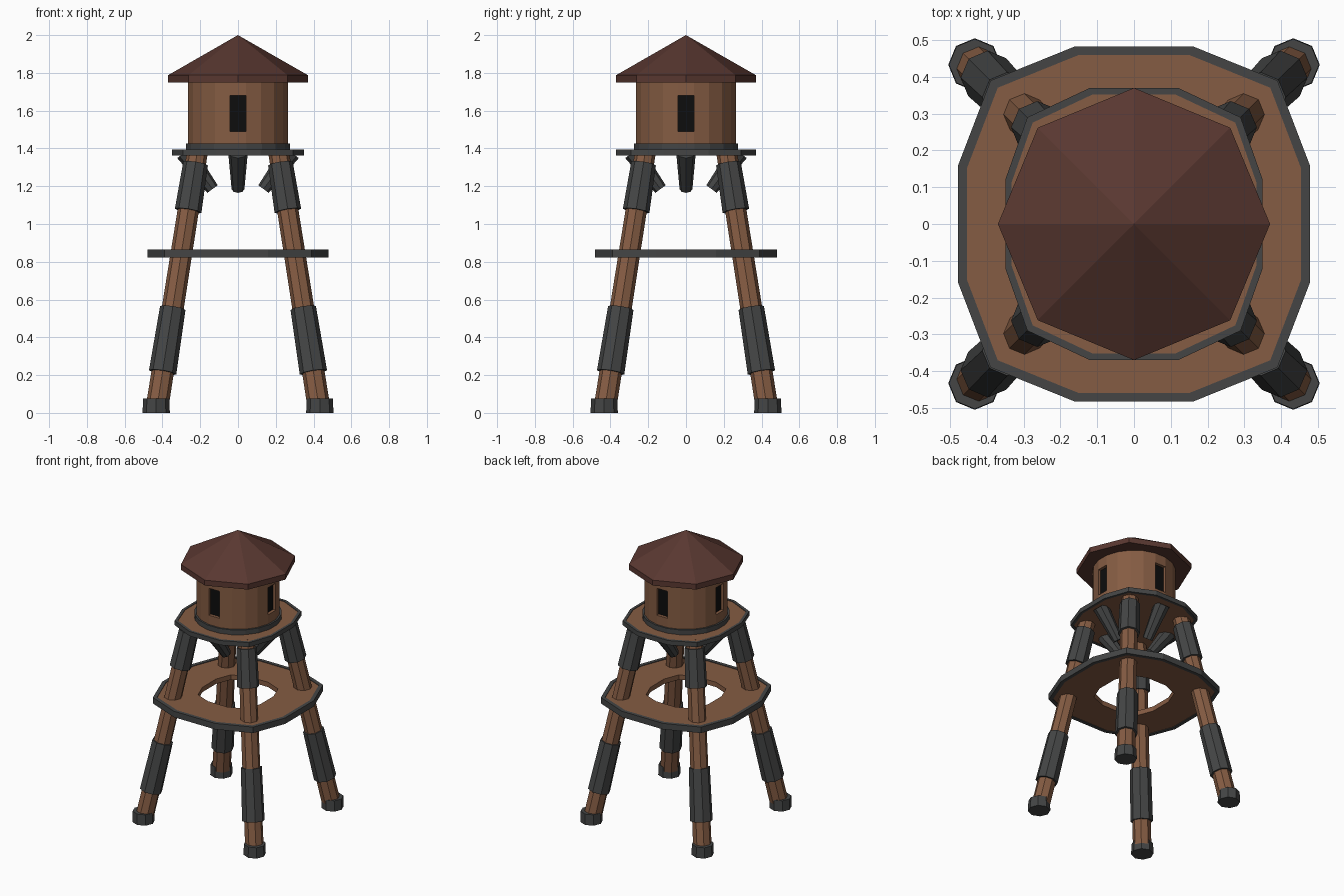
import bpy
import bmesh
from math import cos, sin, pi
from mathutils import Vector, Matrix

cube = bpy.data.objects.get("Cube")
if cube:
    bpy.data.objects.remove(cube)


def make_material(name, color):
    mat = bpy.data.materials.new(name)
    mat.use_nodes = True
    mat.diffuse_color = (*color, 1)
    mat.node_tree.nodes["Principled BSDF"].inputs["Base Color"].default_value = (*color, 1)
    return mat


wood = make_material("wood brown", (0.235, 0.107, 0.056))
roof_red = make_material("roof dark red brown", (0.1, 0.039, 0.03))
iron = make_material("iron grey", (0.058, 0.06, 0.06))
black = make_material("window black", (0.004, 0.004, 0.004))


def finish(bm, name, *mats):
    bmesh.ops.recalc_face_normals(bm, faces=bm.faces)
    mesh = bpy.data.meshes.new(name)
    bm.to_mesh(mesh)
    bm.free()
    for mat in mats:
        mesh.materials.append(mat)
    obj = bpy.data.objects.new(name, mesh)
    bpy.context.collection.objects.link(obj)
    return obj


def loft(rings, closed=False):
    """Skin a stack of equal rings; cap the ends, or join last to first."""
    bm = bmesh.new()
    loops = [[bm.verts.new(p) for p in ring] for ring in rings]
    n = len(loops[0])
    pairs = list(zip(loops, loops[1:]))
    if closed:
        pairs.append((loops[-1], loops[0]))
    else:
        bm.faces.new(loops[0])
        bm.faces.new(loops[-1])
    for a, b in pairs:
        for i in range(n):
            j = (i + 1) % n
            bm.faces.new((a[i], a[j], b[j], b[i]))
    bmesh.ops.recalc_face_normals(bm, faces=bm.faces)
    return bm


def circle(radius, z, sides, phase=0.0):
    return [(radius * cos(2 * pi * (i + phase) / sides),
             radius * sin(2 * pi * (i + phase) / sides), z) for i in range(sides)]


def beam(name, start, end, r0, r1, mat, sides=8):
    """Tapered prism between two points."""
    start, end = Vector(start), Vector(end)
    axis = end - start
    bm = loft([circle(r0, 0, sides), circle(r1, axis.length, sides)])
    turn = Vector((0, 0, 1)).rotation_difference(axis).to_matrix().to_4x4()
    bm.transform(Matrix.Translation(start) @ turn)
    return finish(bm, name, mat)


def platform_outline(side, corner, half_x, half_y, z, scale=1.0):
    """Twelve-sided rounded square with one vertex on each corner."""
    quarter = [(half_x, side), (corner, corner), (side, half_y)]
    points = []
    for sx, sy in ((1, 1), (-1, 1), (-1, -1), (1, -1)):
        part = [(sx * x * scale, sy * y * scale, z) for x, y in quarter]
        points += part if sx * sy > 0 else part[::-1]
    return points


def platform(name, dims, z0, z1, hole=None):
    """Wooden deck framed by an iron rim."""
    edge = 0.95

    def ring(z, scale):
        return platform_outline(*dims, z, scale)

    rim = [ring(z0, 1), ring(z1, 1), ring(z1, edge), ring(z0, edge)]
    finish(loft(rim, closed=True), name + "_rim", iron)
    low, high = z0 + 0.004, z1 - 0.004
    deck = [ring(low, edge), ring(high, edge)]
    if hole:
        deck += [ring(high, hole), ring(low, hole)]
    finish(loft(deck, closed=bool(hole)), name + "_deck", wood)


# Splayed legs with iron sleeves and feet
def leg_point(z, sx, sy):
    offset = 0.433 - 0.158 * z
    return (sx * offset, sy * offset, z)


for sx, side in ((1, "left"), (-1, "right")):
    for sy, end in ((-1, "front"), (1, "back")):
        tag = f"{end}_{side}"
        for part, z0, z1, r0, r1, mat in (
                ("leg", 0.03, 1.38, 0.06, 0.055, wood),
                ("lower_sleeve", 0.215, 0.555, 0.073, 0.068, iron),
                ("upper_sleeve", 1.07, 1.32, 0.071, 0.066, iron)):
            beam(f"{part}_{tag}", leg_point(z0, sx, sy), leg_point(z1, sx, sy), r0, r1, mat)
        foot = loft([circle(0.072, 0, 8), circle(0.07, 0.075, 8)])
        foot.transform(Matrix.Translation((sx * 0.433, sy * 0.433, 0)))
        finish(foot, f"foot_{tag}", iron)

# Walkway ring and upper platform
platform("walkway", (0.16, 0.39, 0.478, 0.483), 0.823, 0.865, hole=0.47)
platform("upper_platform", (0.12, 0.29, 0.35, 0.37), 1.363, 1.395)

# Braces under the upper platform, one on each side
for k, tag in enumerate(("left", "back", "right", "front")):
    c, s = cos(k * pi / 2), sin(k * pi / 2)
    beam(f"brace_{tag}", (c * 0.28, s * 0.28, 1.38), (c * 0.135, s * 0.135, 1.185),
         0.052, 0.034, iron)

# Tank wall with four recessed windows
wall = loft([circle(0.268, z, 20, 0.5) for z in (1.39, 1.49, 1.68, 1.765)])
windows = []
for face in wall.faces:
    mid = face.calc_center_median()
    if 1.5 < mid.z < 1.67 and min(abs(mid.x), abs(mid.y)) < 0.01:
        windows.append(face)
        face.material_index = 1
bmesh.ops.inset_individual(wall, faces=windows, thickness=0.001, depth=-0.02)
for face in wall.faces:
    face.material_index = int(face in windows)
finish(wall, "tank_wall", wood, black)

# Iron hoop at the foot of the tank
finish(loft([circle(0.28, 1.385, 20, 0.5), circle(0.28, 1.425, 20, 0.5)]), "tank_hoop", iron)

# Eight-sided pointed roof
roof = loft([circle(0.37, 1.75, 8), circle(0.37, 1.788, 8), circle(0.0005, 2.0, 8)])
bmesh.ops.remove_doubles(roof, verts=roof.verts, dist=0.002)
finish(roof, "roof", roof_red)
